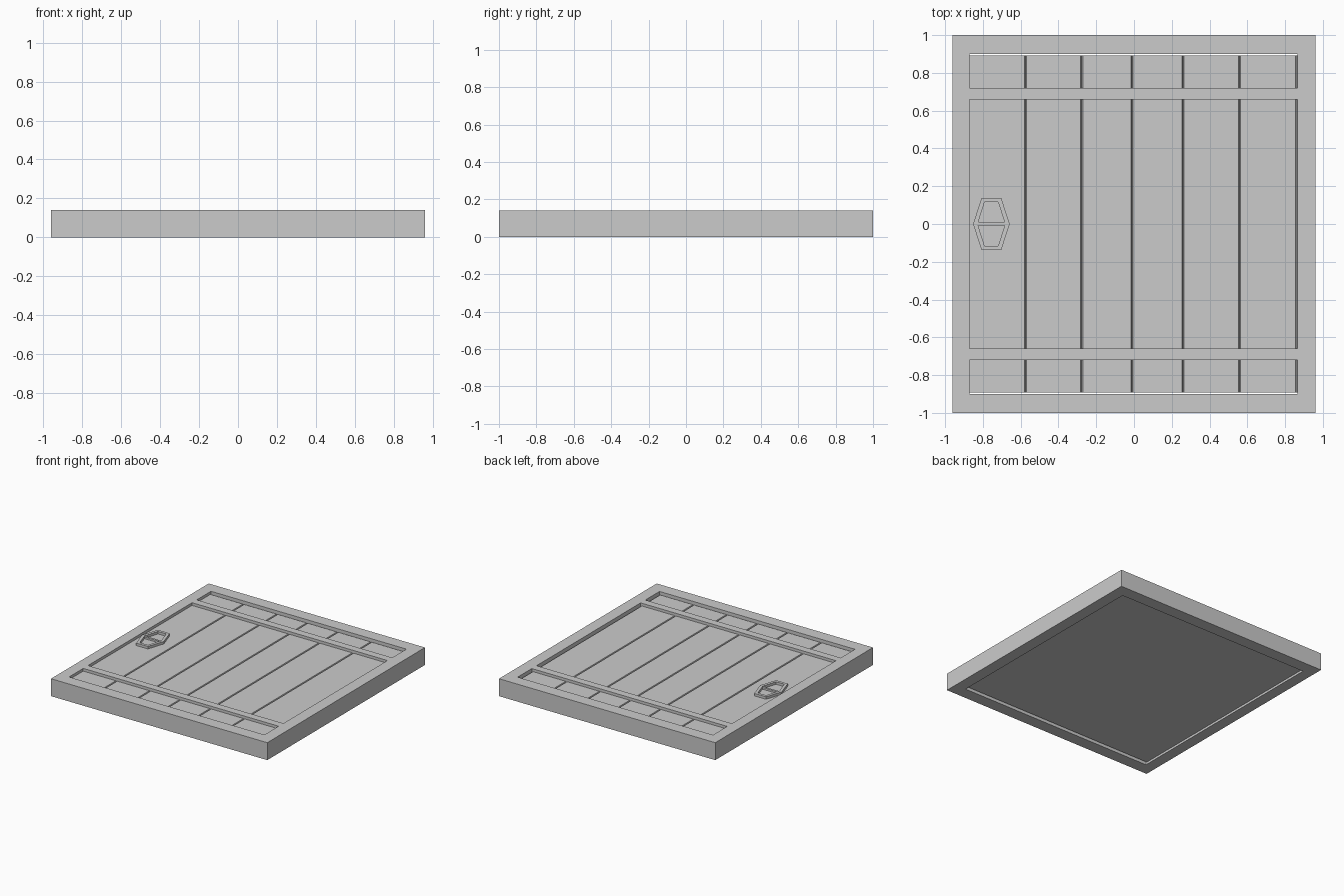
import bpy, bmesh

if "Cube" in bpy.data.objects:
    bpy.data.objects.remove(bpy.data.objects["Cube"])

TOP = 0.14          # frame top
PLANK_TOP = 0.118
PLANK_BOTTOM = 0.018


def finish(name, bm):
    bmesh.ops.recalc_face_normals(bm, faces=bm.faces)
    mesh = bpy.data.meshes.new(name)
    bm.to_mesh(mesh)
    bm.free()
    obj = bpy.data.objects.new(name, mesh)
    bpy.context.collection.objects.link(obj)
    return obj


def box(name, x0, x1, y0, y1, z0, z1):
    bm = bmesh.new()
    bmesh.ops.create_cube(bm, size=1)
    for v in bm.verts:
        v.co.x = x1 if v.co.x > 0 else x0
        v.co.y = y1 if v.co.y > 0 else y0
        v.co.z = z1 if v.co.z > 0 else z0
    return finish(name, bm)


def ring(name, outer, inner, z0, z1):
    """Closed ring between two matching outlines."""
    bm = bmesh.new()
    loops = [[bm.verts.new((x, y, z)) for x, y in pts]
             for pts, z in ((outer, z0), (outer, z1), (inner, z1), (inner, z0))]
    n = len(outer)
    for k in range(4):
        a, b = loops[k], loops[(k + 1) % 4]
        for i in range(n):
            j = (i + 1) % n
            bm.faces.new((a[i], a[j], b[j], b[i]))
    return finish(name, bm)


def rect(x0, x1, y):
    return [(x0, -y), (x1, -y), (x1, y), (x0, y)]


def hexagon(cx, side, end, y):
    return [(cx - side, 0), (cx - end, -y), (cx + end, -y),
            (cx + side, 0), (cx + end, y), (cx - end, y)]


# Outer frame
ring("frame", rect(-0.96, 0.96, 1.0), rect(-0.87, 0.865, 0.90), 0, TOP)

# Plank panel: V-grooved profile run along y, with a thin gap at both ends
profile = [(-0.87, PLANK_BOTTOM), (-0.87, PLANK_TOP)]
for gx in (-0.575, -0.277, -0.01, 0.26, 0.558):
    profile += [(gx - 0.006, PLANK_TOP), (gx, PLANK_TOP - 0.015), (gx + 0.006, PLANK_TOP)]
profile += [(0.854, PLANK_TOP), (0.865, PLANK_TOP - 0.015), (0.865, PLANK_BOTTOM)]
bm = bmesh.new()
face = bm.faces.new([bm.verts.new((x, -0.891, z)) for x, z in profile])
ext = bmesh.ops.extrude_face_region(bm, geom=[face])
moved = [g for g in ext["geom"] if isinstance(g, bmesh.types.BMVert)]
bmesh.ops.translate(bm, verts=moved, vec=(0, 1.782, 0))
finish("planks", bm)

# Cross battens flush with the frame
for label, y in (("front", -0.69), ("back", 0.69)):
    box("batten_" + label, -0.87, 0.865, y - 0.03, y + 0.03, PLANK_TOP - 0.004, TOP)

# Hexagonal pull handle with a middle bar
HX = -0.755
ring("handle_ring", hexagon(HX, 0.097, 0.052, 0.138),
     hexagon(HX, 0.073, 0.036, 0.116), PLANK_TOP - 0.004, TOP - 0.002)
box("handle_bar", HX - 0.074, HX + 0.074, -0.007, 0.01, PLANK_TOP - 0.004, TOP - 0.008)
